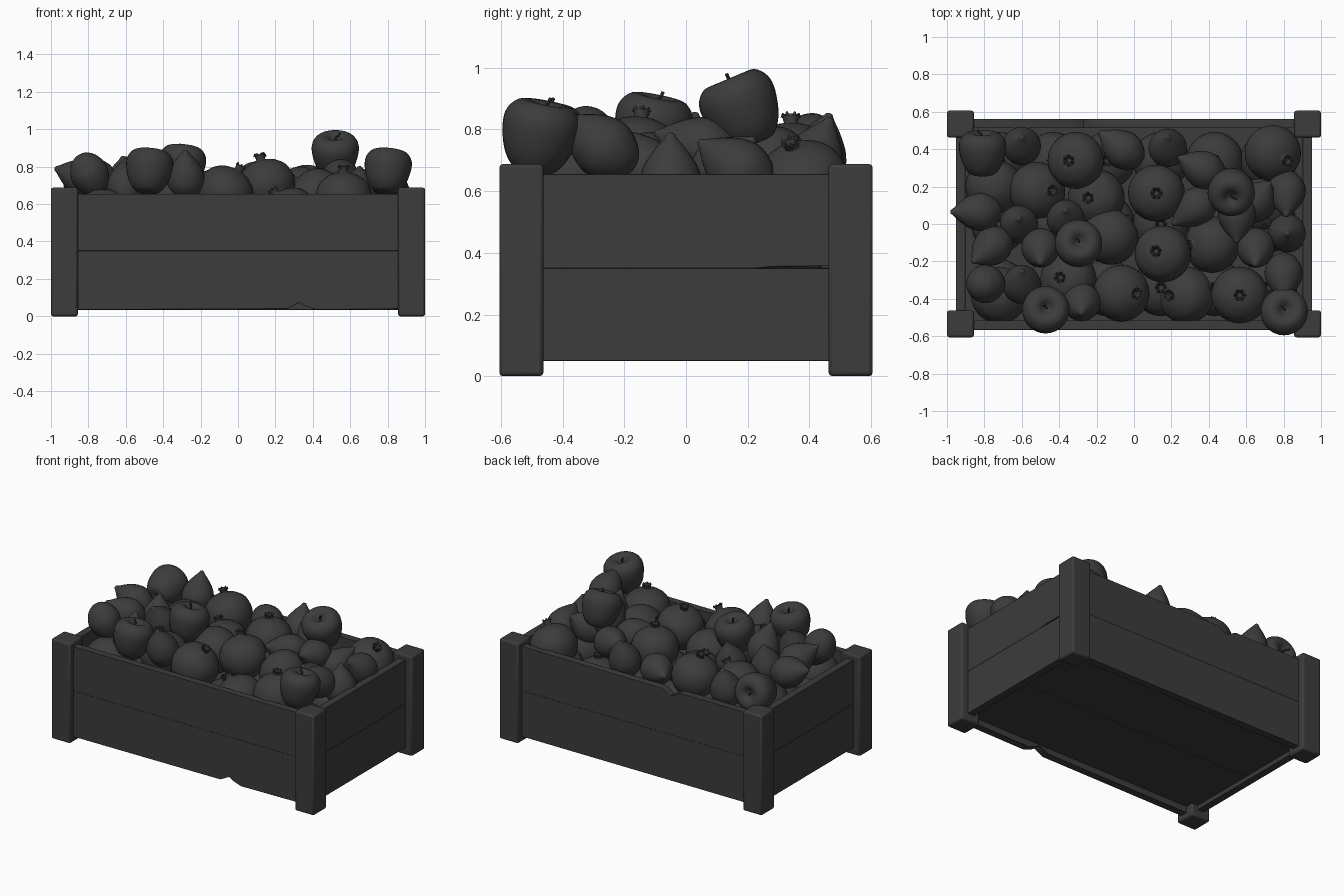
import bpy
import bmesh
import math
from mathutils import Vector, Matrix

cube = bpy.data.objects.get("Cube")
if cube:
    bpy.data.objects.remove(cube, do_unlink=True)

charcoal = bpy.data.materials.new("charcoal")
charcoal.use_nodes = True
shade = (0.045, 0.045, 0.045, 1)
charcoal.diffuse_color = shade
charcoal.node_tree.nodes["Principled BSDF"].inputs["Base Color"].default_value = shade


def finish(bm, name):
    """Turn a bmesh into a mesh with the shared material."""
    bmesh.ops.recalc_face_normals(bm, faces=bm.faces)
    mesh = bpy.data.meshes.new(name)
    bm.to_mesh(mesh)
    bm.free()
    mesh.materials.append(charcoal)
    return mesh


def place(name, mesh, matrix):
    obj = bpy.data.objects.new(name, mesh)
    bpy.context.collection.objects.link(obj)
    obj.matrix_world = matrix
    return obj


def board(name, outline, thickness, matrix, bevel=0.0015):
    """Extrude an outline drawn in local x and z along local y, centred."""
    bm = bmesh.new()
    face = bm.faces.new([bm.verts.new((u, -thickness / 2, v)) for u, v in outline])
    side = bmesh.ops.extrude_face_region(bm, geom=[face])
    verts = [g for g in side["geom"] if isinstance(g, bmesh.types.BMVert)]
    bmesh.ops.translate(bm, verts=verts, vec=(0, thickness, 0))
    obj = place(name, finish(bm, name), matrix)
    mod = obj.modifiers.new("soft_edges", "BEVEL")
    mod.width = bevel
    mod.segments = 2


def rect(half, low, high):
    return [(-half, low), (half, low), (half, high), (-half, high)]


def lathe(bm, profile, segments=28):
    """Revolve (radius, height) points around z."""
    verts = [bm.verts.new((r, 0, h)) for r, h in profile]
    edges = [bm.edges.new(pair) for pair in zip(verts, verts[1:])]
    bmesh.ops.spin(bm, geom=verts + edges, axis=(0, 0, 1), cent=(0, 0, 0),
                   angle=math.tau, steps=segments)
    bmesh.ops.remove_doubles(bm, verts=bm.verts, dist=0.0005)


def smooth_curve(points, steps=4):
    """Pass a rounded line through a few profile points."""
    pts = [Vector(p) for p in points]
    ext = [pts[0]] + pts + [pts[-1]]
    out = []
    for a, b, c, d in zip(ext, ext[1:], ext[2:], ext[3:]):
        for i in range(steps):
            t = i / steps
            p = b + (c - a) * t / 2 + (a * 2 - b * 5 + c * 4 - d) * t * t / 2
            p += (b * 3 - a - c * 3 + d) * t ** 3 / 2
            out.append((max(p.x, 0), p.y))
    return out + [tuple(pts[-1])]


# Corner posts
for x, x_name in ((-1, "right"), (1, "left")):
    for y, y_name in ((-1, "front"), (1, "back")):
        board(f"{y_name}_{x_name}_post", rect(0.072, 0, 0.688), 0.143,
              Matrix.Translation((x * 0.928, y * 0.534, 0)), 0.012)

# Long walls, with a chip under the front and one on top of the back
chipped_low = [(-0.88, 0.035), (0.26, 0.04), (0.33, 0.075), (0.36, 0.055), (0.42, 0.035),
               (0.88, 0.04), (0.88, 0.35), (-0.88, 0.35)]
chipped_high = [(-0.88, 0.35), (0.88, 0.35), (0.88, 0.655), (-0.22, 0.655),
                (-0.27, 0.615), (-0.3, 0.63), (-0.35, 0.655), (-0.88, 0.655)]
front = Matrix.Translation((0, -0.541, 0))
back = Matrix.Translation((0, 0.537, 0))
board("front_lower_plank", chipped_low, 0.05, front)
board("front_upper_plank", rect(0.88, 0.35, 0.655), 0.05, front)
board("back_lower_plank", rect(0.88, 0.035, 0.35), 0.05, back)
board("back_upper_plank", chipped_high, 0.05, back)

# Short walls, with a worn gap along the seam
worn = [(-0.48, 0.35), (0.22, 0.35), (0.3, 0.356), (0.48, 0.357), (0.48, 0.655), (-0.48, 0.655)]
for side, name in ((-1, "right"), (1, "left")):
    turn = Matrix.Translation((side * 0.927, 0, 0)) @ Matrix.Rotation(side * math.pi / 2, 4, "Z")
    board(f"{name}_lower_plank", rect(0.48, 0.05, 0.35), 0.05, turn)
    board(f"{name}_upper_plank", worn, 0.05, turn)

# Floor planks, set up inside the walls
for side, name in ((-1, "front"), (1, "back")):
    board(f"{name}_floor_plank", rect(0.91, 0.08, 0.11), 0.525,
          Matrix.Translation((0, side * 0.2625, 0)))

# Apple: wide shoulders, dimpled top, short bent stem
bm = bmesh.new()
lathe(bm, smooth_curve([(0, -0.108), (0.03, -0.12), (0.07, -0.11), (0.105, -0.06), (0.125, 0.015),
                        (0.121, 0.068), (0.09, 0.104), (0.05, 0.105), (0.018, 0.08), (0, 0.072)]))
for k in range(3):
    bend = Matrix.Translation((0.005 * k * k, 0, 0.078 + 0.018 * k)) @ Matrix.Rotation(0.25 * k, 4, "Y")
    bmesh.ops.create_cone(bm, cap_ends=True, segments=8, radius1=0.005, radius2=0.006,
                          depth=0.023, matrix=bend)
apple = finish(bm, "apple")

# Pomegranate: round body with a small toothed crown
bm = bmesh.new()
lathe(bm, smooth_curve([(0, -0.14), (0.06, -0.13), (0.125, -0.08), (0.152, 0), (0.13, 0.08),
                        (0.075, 0.125), (0.028, 0.139), (0.022, 0.15)]))
lathe(bm, [(0.022, 0.145), (0.029, 0.17), (0.021, 0.168), (0.013, 0.145), (0, 0.143)], 12)
for k in range(6):
    lean = Matrix.Rotation(k * math.tau / 6, 4, "Z") @ Matrix.Translation((0.025, 0, 0.172))
    bmesh.ops.create_cone(bm, cap_ends=True, segments=4, radius1=0.01, radius2=0.002,
                          depth=0.014, matrix=lean @ Matrix.Rotation(0.2, 4, "Y"))
pomegranate = finish(bm, "pomegranate")

# Lemon: round base and a drawn-out tip
bm = bmesh.new()
lathe(bm, smooth_curve([(0, -0.125), (0.035, -0.118), (0.075, -0.085), (0.102, -0.02), (0.09, 0.045),
                        (0.056, 0.1), (0.022, 0.14), (0.01, 0.157), (0, 0.16)]))
lemon = finish(bm, "lemon")

# Position of each fruit, then the direction its top points in
apples = [
    (-.81, .38, .72, 0, 1, .2), (-.3, -.11, .8, .1, .2, 1), (.52, .18, .865, 0, -.42, 1),
    (-.475, -.465, .78, .1, .2, 1), (.8, -.475, .78, .1, .2, 1)]
pomegranates = [
    (-.31, .34, .68, -.25, 0, 1), (.12, .165, .69, 0, 0, 1), (.155, -.16, .7, -.25, .1, 1),
    (-.52, .18, .62, .6, 0, 1), (-.2, .14, .59, -.3, 0, 1), (-.13, -.07, .64, 1, 1, -1),
    (-.35, -.3, .64, -.3, .1, 1), (-.07, -.37, .66, .6, 0, 1), (.28, -.38, .54, -.7, 0, 1),
    (.565, -.38, .63, 0, 0, 1), (.42, -.11, .64, -1, 0, .7), (.74, .38, .62, .6, -.3, 1),
    (-.75, .2, .56, 0, 0, -1), (-.72, -.38, .54, 0, 0, -1), (.7, .1, .52, 0, 0, -1)]
lemons = [
    (-.6, .42, .7, 0, .3, 1), (-.06, .4, .68, -.8, .6, .1), (.18, .41, .69, 0, .4, 1),
    (.37, .29, .71, -.8, .4, .3), (.815, .17, .67, 0, -.7, .5), (-.83, .065, .74, -1, 0, .35),
    (-.615, 0, .7, 0, .2, 1), (-.365, .03, .67, 0, .3, 1), (-.76, -.12, .74, -.6, -.5, .5),
    (-.5, -.13, .75, 0, -.5, .8), (-.79, -.32, .755, .5, .1, -1), (-.6, -.32, .7, 0, .5, 1),
    (-.28, -.42, .74, 0, -.4, 1), (.8, -.27, .745, 0, -.8, .6), (.65, -.13, .67, 0, -.5, .7),
    (.82, -.05, .63, 0, 0, 1), (.33, .09, .7, -.8, -.6, .2), (.55, .05, .74, 0, -.9, .3),
    (.66, .12, .67, .4, .6, .6)]

basket = (("apple", apple, apples), ("pomegranate", pomegranate, pomegranates), ("lemon", lemon, lemons))
for name, mesh, spots in basket:
    for number, (x, y, z, *top) in enumerate(spots, 1):
        turn = Vector(top).to_track_quat("Z", "Y").to_matrix().to_4x4()
        place(f"{name}_{number}", mesh, Matrix.Translation((x, y, z)) @ turn)

# Hidden lower layer that closes the gaps
for i in range(6):
    for j in range(3):
        place(f"buried_fruit_{i}_{j}", pomegranate,
              Matrix.Translation((-0.72 + i * 0.288, -0.34 + j * 0.34, 0.46)))

# Smooth shading with sharp creases kept
bpy.ops.object.select_all(action="DESELECT")
for obj in bpy.context.collection.objects:
    if obj.type == "MESH" and obj.data.materials and obj.data.materials[0] == charcoal:
        obj.select_set(True)
        bpy.context.view_layer.objects.active = obj
bpy.ops.object.shade_smooth_by_angle(angle=math.radians(40))
